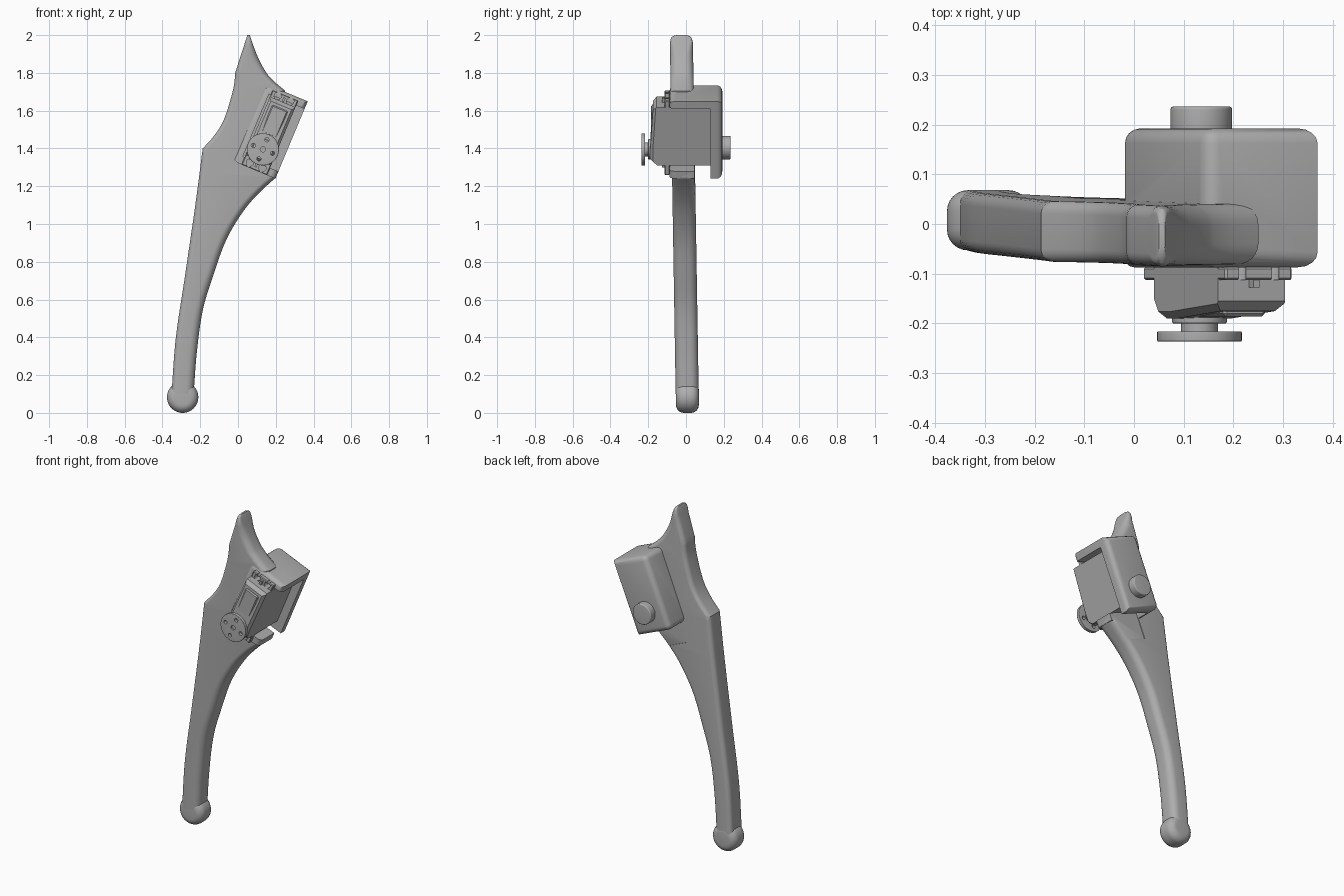
import bpy, bmesh, math
from mathutils import Matrix, Vector

if "Cube" in bpy.data.objects:
    bpy.data.objects.remove(bpy.data.objects["Cube"])

TILT = math.radians(22.7)   # lean of the housing and motor in the front plane

grey = bpy.data.materials.new("mid grey")
grey.use_nodes = True
grey.diffuse_color = (0.42, 0.42, 0.42, 1)
grey.node_tree.nodes["Principled BSDF"].inputs["Base Color"].default_value = (0.42, 0.42, 0.42, 1)


def make(name, bm, tilt=True):
    bmesh.ops.recalc_face_normals(bm, faces=bm.faces)
    if tilt:
        bm.transform(Matrix.Rotation(TILT, 4, 'Y'))
    me = bpy.data.meshes.new(name)
    bm.to_mesh(me)
    bm.free()
    me.materials.append(grey)
    ob = bpy.data.objects.new(name, me)
    bpy.context.collection.objects.link(ob)
    return ob


def box(name, x, y, z, bevel=0, pick=lambda e: True, segments=4):
    bm = bmesh.new()
    bmesh.ops.create_cube(bm, size=1)
    for v in bm.verts:
        for i, (a, b) in enumerate((x, y, z)):
            v.co[i] = a if v.co[i] < 0 else b
    if bevel:
        bmesh.ops.bevel(bm, geom=[e for e in bm.edges if pick(e)], offset=bevel,
                        segments=segments, profile=0.5, affect='EDGES')
    return make(name, bm)


def disc(name, x, z, r, y0, y1, bevel=0, tilt=True, sides=48):
    bm = bmesh.new()
    m = Matrix.Translation((x, (y0 + y1) / 2, z)) @ Matrix.Rotation(math.pi / 2, 4, 'X')
    bmesh.ops.create_cone(bm, cap_ends=True, segments=sides, radius1=r, radius2=r,
                          depth=y1 - y0, matrix=m)
    if bevel:
        rim = [e for e in bm.edges if abs(e.verts[0].co.y - e.verts[1].co.y) < 1e-5]
        bmesh.ops.bevel(bm, geom=rim, offset=bevel, segments=6, profile=0.5, affect='EDGES')
    return make(name, bm, tilt)


def combine(ob, others, op):
    for other in others:
        mod = ob.modifiers.new("cut", 'BOOLEAN')
        mod.operation, mod.solver, mod.object = op, 'EXACT', other
        bpy.context.view_layer.objects.active = ob
        bpy.ops.object.modifier_apply(modifier=mod.name)
        bpy.data.objects.remove(other)


def edge_at(runs, z):
    """Smooth x of an outline at height z; runs meet at sharp corners."""
    for p in runs:
        if z <= p[-1][1] or p is runs[-1]:
            break
    slope = []
    for i in range(len(p)):
        a, b = p[max(i - 1, 0)], p[min(i + 1, len(p) - 1)]
        slope.append((b[0] - a[0]) / (b[1] - a[1]))
    i = max(k for k in range(len(p) - 1) if k == 0 or p[k][1] <= z)
    h = p[i + 1][1] - p[i][1]
    t = (z - p[i][1]) / h
    return ((1 + 2 * t) * (1 - t) ** 2 * p[i][0] + t * (1 - t) ** 2 * h * slope[i]
            + t * t * (3 - 2 * t) * p[i + 1][0] + t * t * (t - 1) * h * slope[i + 1])


# Leg: rounded sections stacked between the two outlines
LEFT = [[(-.352, .1), (-.33, .39), (-.28, .73), (-.222, 1.13), (-.187, 1.4)],
        [(-.187, 1.4), (-.14, 1.45), (-.085, 1.53), (-.048, 1.63), (-.02, 1.74), (-.015, 1.8)],
        [(-.015, 1.8), (.017, 1.9), (.05, 2)]]
RIGHT = [[(-.235, .1), (-.217, .33), (-.185, .55), (-.13, .73), (-.06, .92), (.037, 1.08),
          (.127, 1.18), (.2, 1.245)],
         [(.2, 1.245), (.25, 1.705)],
         [(.25, 1.705), (.17, 1.775), (.116, 1.86), (.083, 1.94), (.062, 2)]]
heights = sorted({.1 + i * .0375 for i in range(50)} | {p[0][1] for p in LEFT + RIGHT}
                 | {1.96, 1.985, 1.995, 2})
bm = bmesh.new()
rings = []
for z in heights:
    xl, xr = edge_at(LEFT, z), edge_at(RIGHT, z)
    mid = .008 - .0165 * z
    top = max(0, z - 1.965)
    half = .061 - (.035 - math.sqrt(max(0, .035 ** 2 - top ** 2)))
    ring = []
    for k, (sx, sy) in enumerate(((1, 1), (-1, 1), (-1, -1), (1, -1))):
        r = min(.042 if sx > 0 else .026, (xr - xl) * .48, half * .9)
        cx, cy = (xr - r if sx > 0 else xl + r), mid + sy * (half - r)
        for j in range(7):
            a = math.radians(90 * k + 15 * j)
            ring.append(bm.verts.new((cx + r * math.cos(a), cy + r * math.sin(a), z)))
    rings.append(ring)
for a, b in zip(rings, rings[1:]):
    for i in range(len(a)):
        j = (i + 1) % len(a)
        bm.faces.new((a[i], a[j], b[j], b[i]))
bm.faces.new(rings[0])
bm.faces.new(rings[-1])
leg = make("leg", bm, tilt=False)

# Motor housing, open on its outer side and partly underneath
outer = lambda e: all(v.co.x > -.3 for v in e.verts)
upright = lambda e: abs(e.verts[0].co.y - e.verts[1].co.y) > .1
housing = box("motor_housing", (-.54, -.296), (-.087, .192), (1.22, 1.664), .03,
              lambda e: not (outer(e) and upright(e)) and not
              all(v.co.y < 0 and v.co.z < 1.3 for v in e.verts))
combine(leg, [housing], 'UNION')
combine(leg, [box("motor_cavity", (-.5, -.1), (-.3, .13), (1.262, 1.62)),
              box("lower_opening", (-.5, -.1), (.045, .13), (1.1, 1.3))], 'DIFFERENCE')
leg.name = "leg_with_housing"

# Foot and rear pivot
disc("foot", -.293, .083, .083, -.053, .068, .042, tilt=False)
U, V = 1.338, -.417        # motor shaft position in the tilted frame
disc("rear_pivot", V, U + .01, .062, .18, .236, .006)

# Motor body with a sloped front
bm = bmesh.new()
side = [(.14, 1.275), (.14, 1.61), (-.155, 1.61), (-.175, 1.59), (-.19, 1.36), (-.19, 1.31), (-.15, 1.275)]
face = bm.faces.new([bm.verts.new((-.49, y, u)) for y, u in side])
ext = bmesh.ops.extrude_face_region(bm, geom=[face])
bmesh.ops.translate(bm, vec=(.146, 0, 0), verts=[v for v in ext["geom"] if isinstance(v, bmesh.types.BMVert)])
long_front = [e for e in bm.edges if all(v.co.y < -.16 for v in e.verts)
              and abs(e.verts[0].co.x - e.verts[1].co.x) < .01]
bmesh.ops.bevel(bm, geom=long_front, offset=.014, segments=1, profile=0.5, affect='EDGES')
make("motor_body", bm)
box("motor_cover_panel", (-.462, -.372), (-.186, -.15), (1.42, 1.575), .006, segments=1)

# Mounting tabs with keyhole slots and ribs
tabs = box("mounting_tabs", (-.49, -.344), (-.113, -.086), (1.22, 1.648), .004, segments=1)
cuts = []
for end, hole in ((1.2, 1.247), (1.67, 1.628)):
    for s in (-1, 1):
        x = V + s * .036
        cuts.append(disc("hole", x, hole, .019, -.2, 0, sides=24))
        cuts.append(box("slot", (x - .008, x + .008), (-.2, 0), sorted((end, hole))))
combine(tabs, cuts, 'DIFFERENCE')
for name, z in (("lower_rib", (1.235, 1.28)), ("upper_rib", (1.605, 1.635))):
    box(name, (V - .006, V + .006), (-.128, -.1), z)

# Output collar, shaft and horn
disc("output_collar", V, U, .055, -.2, -.17, .004)
disc("output_shaft", V, U, .037, -.222, -.19)
horn = disc("output_horn", V, U, .085, -.236, -.216, .002)
holes = [disc("hole", V, U, .014, -.25, -.227, sides=20)]
for k in range(4):
    a = math.pi / 2 * k
    holes.append(disc("hole", V + .055 * math.cos(a), U + .055 * math.sin(a), .011, -.3, -.2, sides=20))
combine(horn, holes, 'DIFFERENCE')

# Smooth rounded surfaces, keeping hard edges
for ob in bpy.context.scene.objects:
    ob.select_set(ob.type == 'MESH')
bpy.context.view_layer.objects.active = leg
bpy.ops.object.shade_smooth_by_angle(angle=math.radians(30))
